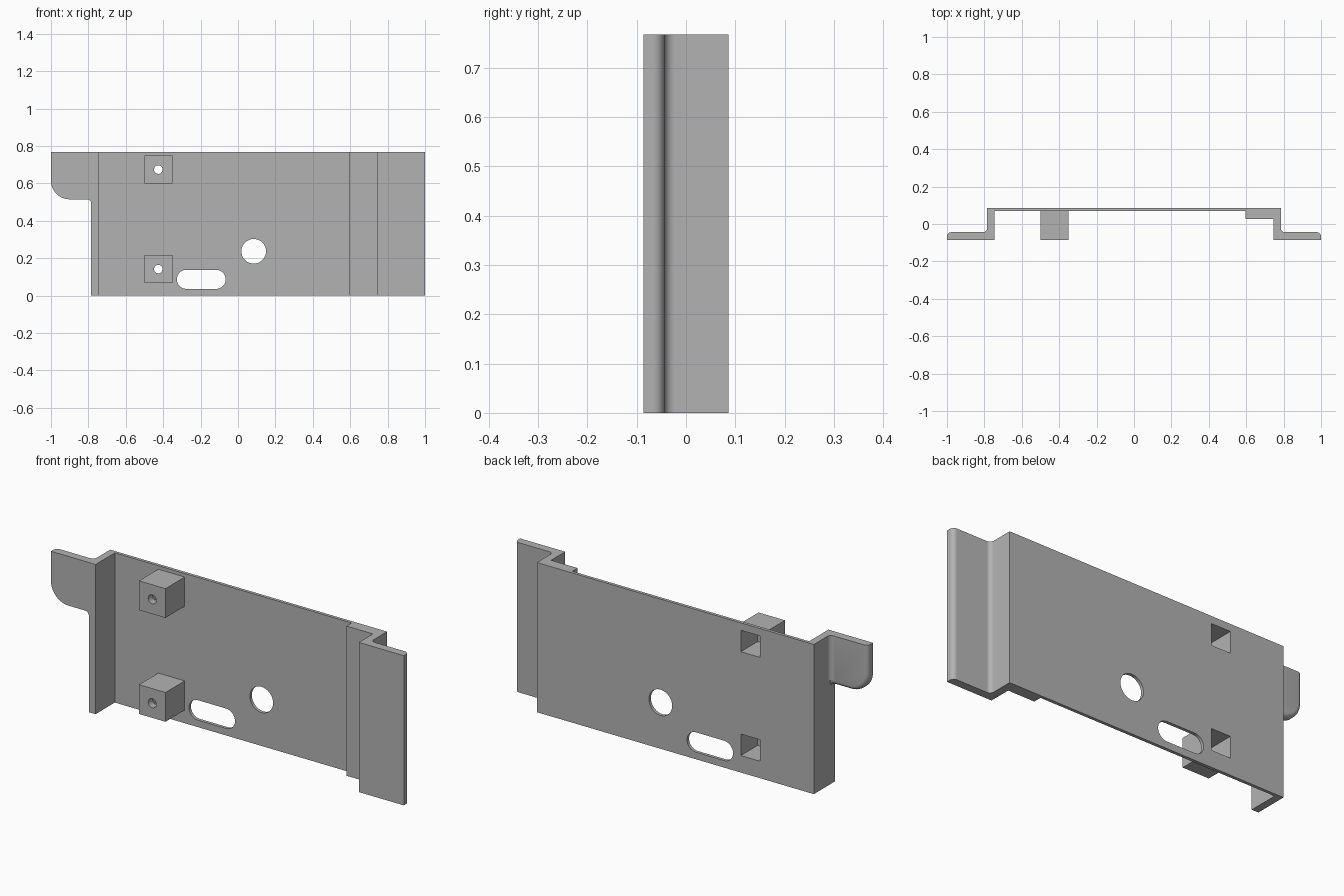
import bpy, bmesh
from math import sin, cos, radians
from mathutils import Vector

cube = bpy.data.objects.get("Cube")
if cube:
    bpy.data.objects.remove(cube)

H = 0.767               # overall height
FRONT, BACK = -0.086, 0.086
FLANGE = -0.044         # back face of the flanges
R = 0.022               # small fillet radius

grey = bpy.data.materials.new("plain grey")
grey.use_nodes = True
colour = (0.45, 0.45, 0.45, 1)
grey.diffuse_color = colour
grey.node_tree.nodes["Principled BSDF"].inputs["Base Color"].default_value = colour


def arc(cx, cy, r, start, end, steps=8):
    angles = [radians(start + (end - start) * i / steps) for i in range(steps + 1)]
    return [(cx + r * cos(a), cy + r * sin(a)) for a in angles]


def prism(name, outline, low, high, axis="z", round_back=None):
    """Extrude an outline along z (x, y points) or along y (x, z points)."""
    bm = bmesh.new()
    place = (lambda p, h: (p[0], p[1], h)) if axis == "z" else (lambda p, h: (p[0], h, p[1]))
    base = bm.faces.new([bm.verts.new(place(p, low)) for p in outline])
    top = bmesh.ops.extrude_face_region(bm, geom=[base])["geom"]
    shift = Vector(place((0, 0), high - low))
    bmesh.ops.translate(bm, vec=shift, verts=[v for v in top if isinstance(v, bmesh.types.BMVert)])
    if round_back:
        edges = [e for e in bm.edges if round_back(*(v.co for v in e.verts))]
        bmesh.ops.bevel(bm, geom=edges, offset=R, segments=5, profile=0.5, affect="EDGES")
    bmesh.ops.recalc_face_normals(bm, faces=bm.faces)
    mesh = bpy.data.meshes.new(name)
    bm.to_mesh(mesh)
    bm.free()
    mesh.materials.append(grey)
    obj = bpy.data.objects.new(name, mesh)
    bpy.context.collection.objects.link(obj)
    return obj


def box(name, x, z, size, y0, y1):
    s = size / 2
    return prism(name, [(x - s, z - s), (x + s, z - s), (x + s, z + s), (x - s, z + s)], y0, y1, "y")


def combine(target, tool, operation):
    mod = target.modifiers.new(operation.lower(), "BOOLEAN")
    mod.operation, mod.object, mod.solver = operation, tool, "EXACT"
    bpy.context.view_layer.objects.active = target
    bpy.ops.object.modifier_apply(modifier=mod.name)
    bpy.data.objects.remove(tool)


# Main folded plate with left wall, thick step and full-height flange
profile = [(-0.785, BACK), (-0.785, FRONT), (-0.747, FRONT), (-0.747, 0.07),
           (0.595, 0.07), (0.595, 0.028), (0.745, 0.028), (0.745, FRONT), (1, FRONT)]
profile += arc(1 - R, FLANGE - R, R, 0, 90)
profile += arc(0.785 + R, FLANGE + R, R, 270, 180)
profile += [(0.785, BACK)]
bracket = prism("mounting_bracket", profile, 0, H)

# Rounded tab at the upper right side
low = 0.515
outline = [(-0.765, H), (-1, H)] + arc(-0.9, low + 0.1, 0.1, 180, 270, 12)
outline += arc(-0.785 - R, low - R, R, 90, 0) + [(-0.765, low - R)]
tab = prism("tab", outline, FRONT, FLANGE, "y",
            lambda a, b: min(a.y, b.y) > FLANGE - 1e-4
            and not (a.z > H - 1e-4 and b.z > H - 1e-4)
            and not (a.x > -0.766 and b.x > -0.766))
combine(bracket, tab, "UNION")
fillet = [(-0.77, FLANGE - 0.01), (-0.785 - R, FLANGE - 0.01)]
fillet += arc(-0.785 - R, FLANGE + R, R, 270, 360) + [(-0.77, FLANGE + R)]
combine(bracket, prism("tab_fillet", fillet, low + R, H), "UNION")

# Square bosses, hollow from behind, with a screw hole in front
for z in (0.142, 0.674):
    combine(bracket, box("boss", -0.426, z, 0.15, FRONT, 0.078), "UNION")
    combine(bracket, box("pocket", -0.426, z, 0.11, FRONT + 0.035, 0.2), "DIFFERENCE")
    hole = prism("screw_hole", arc(-0.426, z, 0.023, 0, 345, 23), -0.2, 0, "y")
    combine(bracket, hole, "DIFFERENCE")

# Round opening and slot
combine(bracket, prism("round_opening", arc(0.084, 0.237, 0.066, 0, 350, 35), 0, 0.2, "y"), "DIFFERENCE")
slot = arc(-0.117, 0.087, 0.051, -90, 90, 16) + arc(-0.276, 0.087, 0.051, 90, 270, 16)
combine(bracket, prism("slot", slot, 0, 0.2, "y"), "DIFFERENCE")

# Smooth the curved faces, keep the folds sharp
bpy.ops.object.select_all(action="DESELECT")
bracket.select_set(True)
bpy.context.view_layer.objects.active = bracket
bpy.ops.object.shade_smooth_by_angle(angle=radians(30))
